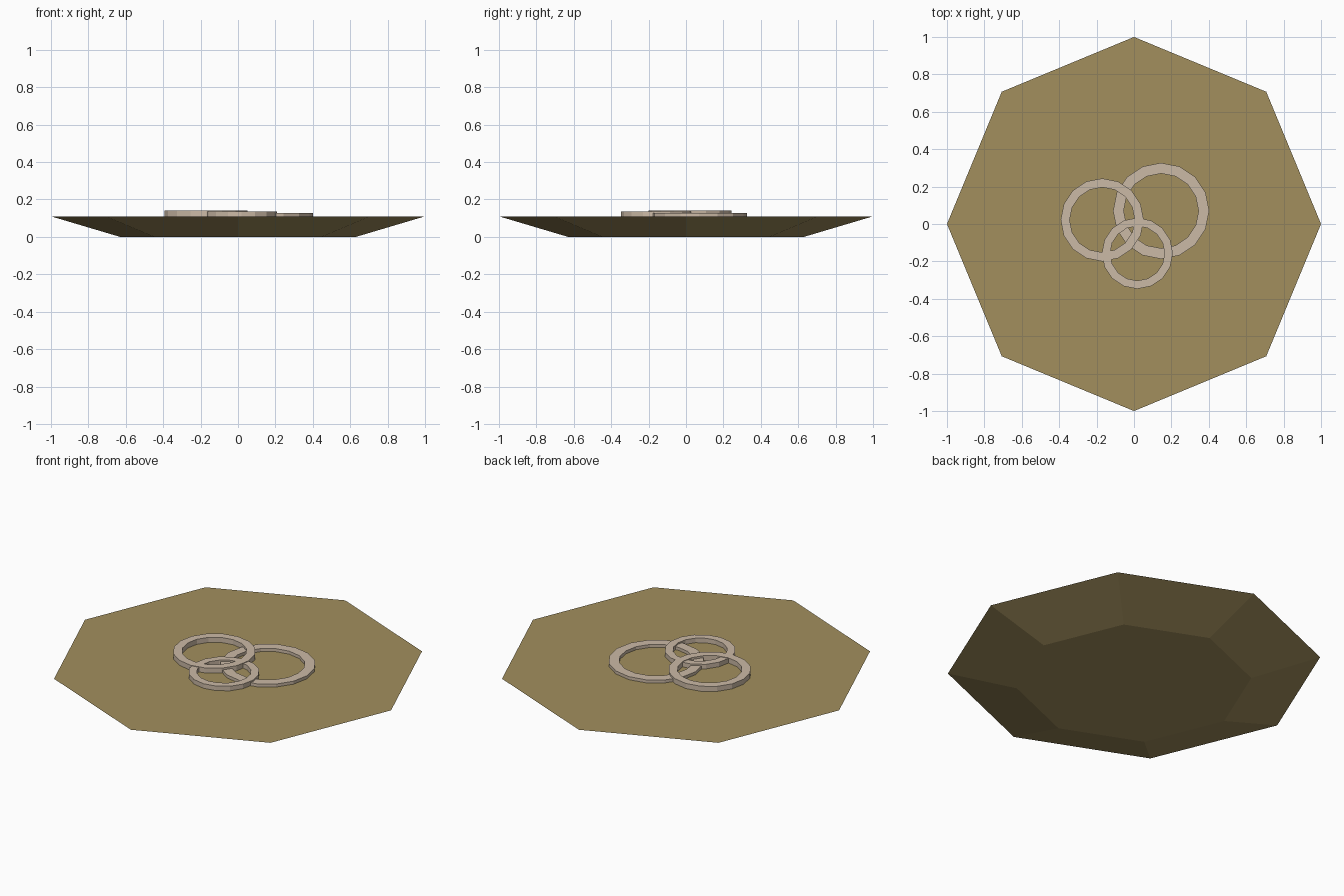
import bpy, bmesh
from math import cos, sin, tau

default = bpy.data.objects.get("Cube")
if default:
    bpy.data.objects.remove(default, do_unlink=True)


def make_material(name, rgb):
    mat = bpy.data.materials.new(name)
    mat.use_nodes = True
    color = (*rgb, 1.0)
    mat.diffuse_color = color
    mat.node_tree.nodes["Principled BSDF"].inputs["Base Color"].default_value = color
    return mat


def make_object(name, bm, mat):
    bmesh.ops.recalc_face_normals(bm, faces=bm.faces)
    mesh = bpy.data.meshes.new(name)
    bm.to_mesh(mesh)
    bm.free()
    mesh.materials.append(mat)
    obj = bpy.data.objects.new(name, mesh)
    bpy.context.collection.objects.link(obj)
    return obj


def loop(bm, radius, z, sides):
    return [bm.verts.new((radius * cos(tau * i / sides), radius * sin(tau * i / sides), z))
            for i in range(sides)]


def bridge(bm, a, b):
    n = len(a)
    for i in range(n):
        j = (i + 1) % n
        bm.faces.new((a[i], a[j], b[j], b[i]))


def make_ring(name, center, outer, inner, top, mat):
    """Flat band with a square cross-section, standing on the slab."""
    bm = bmesh.new()
    profile = [(outer, SLAB_TOP), (outer, top), (inner, top), (inner, SLAB_TOP)]
    loops = [loop(bm, r, z, 16) for r, z in profile]
    for k in range(4):
        bridge(bm, loops[k], loops[(k + 1) % 4])
    obj = make_object(name, bm, mat)
    obj.location = (*center, 0)


SLAB_TOP = 0.11
ochre = make_material("ochre", (0.36, 0.275, 0.11))
pale_stone = make_material("pale stone", (0.60, 0.49, 0.38))

# Octagonal slab, tapering to a smaller base
bm = bmesh.new()
base = loop(bm, 0.63, 0, 8)
rim = loop(bm, 1.0, SLAB_TOP, 8)
bridge(bm, base, rim)
bm.faces.new(base)
bm.faces.new(rim)
make_object("octagonal_slab", bm, ochre)

# Three overlapping rings
make_ring("large_ring", (0.145, 0.07), 0.257, 0.2, 0.128, pale_stone)
make_ring("medium_ring", (-0.17, 0.022), 0.222, 0.174, 0.14, pale_stone)
make_ring("small_ring", (0.018, -0.157), 0.19, 0.146, 0.137, pale_stone)
